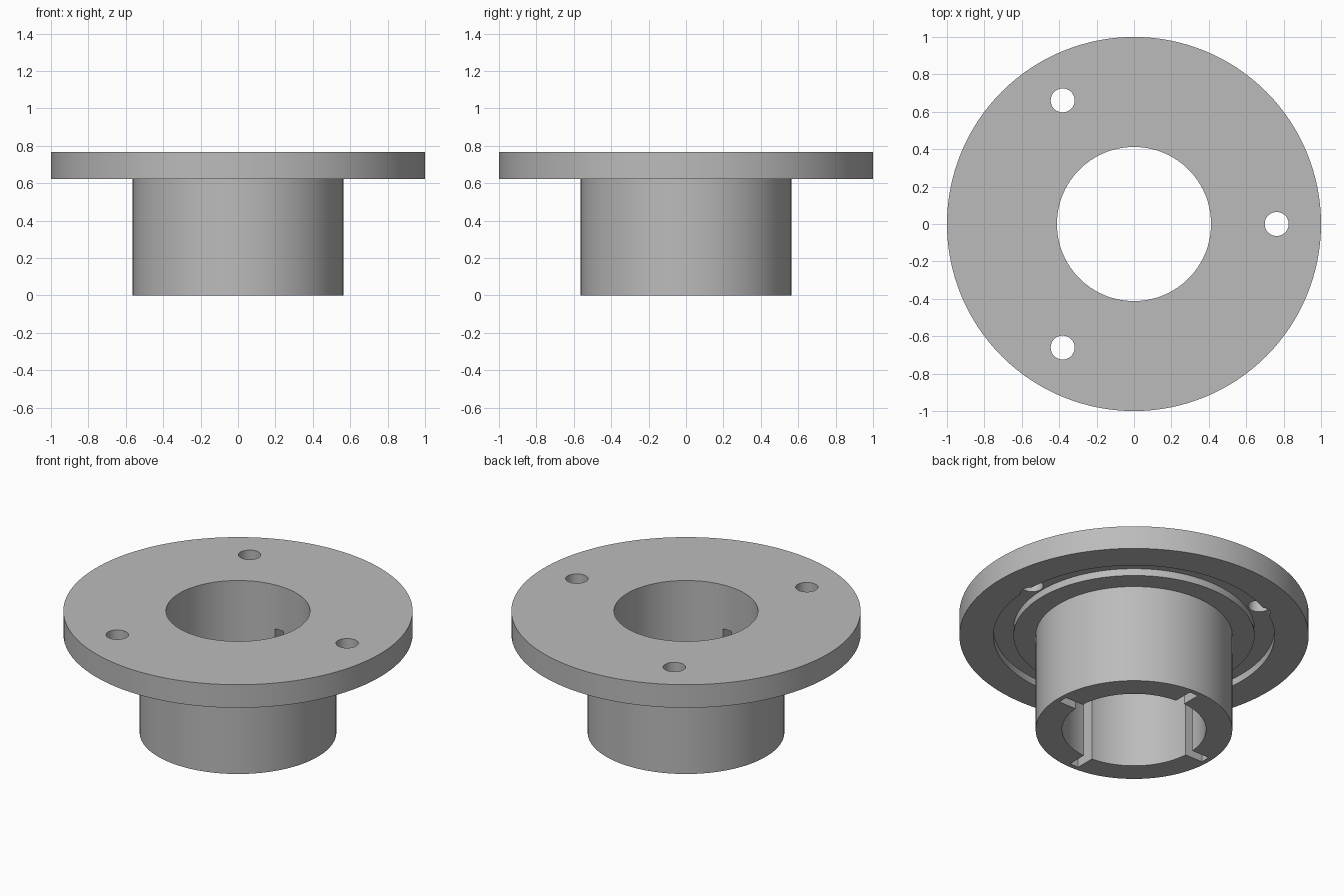
import bpy, bmesh, math
from mathutils import Matrix, Vector

if "Cube" in bpy.data.objects:
    bpy.data.objects.remove(bpy.data.objects["Cube"])

SEGMENTS = 128
BORE, BARREL, FLANGE = 0.412, 0.563, 1.0
FLANGE_BASE, TOP = 0.622, 0.768
GROOVE_IN, GROOVE_OUT, GROOVE_TOP = 0.69, 0.805, 0.667
HOLE_CIRCLE, HOLE_RADIUS = 0.763, 0.064
SLOT_OUT, SLOT_WIDTH, SLOT_TOP = 0.533, 0.06, 0.49

grey = bpy.data.materials.new("plain grey")
grey.use_nodes = True
colour = (0.5, 0.5, 0.5, 1)
grey.diffuse_color = colour
grey.node_tree.nodes["Principled BSDF"].inputs["Base Color"].default_value = colour


def make_object(name, bm):
    bmesh.ops.recalc_face_normals(bm, faces=bm.faces)
    mesh = bpy.data.meshes.new(name)
    bm.to_mesh(mesh)
    bm.free()
    mesh.materials.append(grey)
    obj = bpy.data.objects.new(name, mesh)
    bpy.context.collection.objects.link(obj)
    return obj


# Flanged bushing: one turned profile with a ring groove under the flange
profile = [(BORE, 0), (BARREL, 0), (BARREL, FLANGE_BASE),
           (GROOVE_IN, FLANGE_BASE), (GROOVE_IN, GROOVE_TOP),
           (GROOVE_OUT, GROOVE_TOP), (GROOVE_OUT, FLANGE_BASE),
           (FLANGE, FLANGE_BASE), (FLANGE, TOP), (BORE, TOP)]
bm = bmesh.new()
verts = [bm.verts.new((r, 0, z)) for r, z in profile]
edges = [bm.edges.new((v, verts[i - 1])) for i, v in enumerate(verts)]
bmesh.ops.spin(bm, geom=verts + edges, cent=(0, 0, 0), axis=(0, 0, 1),
               angle=math.tau, steps=SEGMENTS, use_duplicate=False)
bmesh.ops.remove_doubles(bm, verts=bm.verts, dist=0.0001)
bushing = make_object("flanged_bushing", bm)

# Cutters: three bolt holes and four keyways up from the bottom of the bore
bm = bmesh.new()
for i in range(3):
    turn = Matrix.Rotation(math.tau * i / 3, 4, "Z")
    bmesh.ops.create_cone(bm, cap_ends=True, segments=48, radius1=HOLE_RADIUS,
                          radius2=HOLE_RADIUS, depth=0.4,
                          matrix=turn @ Matrix.Translation((HOLE_CIRCLE, 0, TOP)))
low, inner = -0.1, 0.3
size = Vector((SLOT_OUT - inner, SLOT_WIDTH, SLOT_TOP - low))
centre = Vector((SLOT_OUT + inner, 0, SLOT_TOP + low)) / 2
for i in range(4):
    turn = Matrix.Rotation(math.tau * i / 4, 4, "Z")
    bmesh.ops.create_cube(bm, size=1, matrix=turn @ Matrix.Translation(centre)
                          @ Matrix.Diagonal(size).to_4x4())
cutter = make_object("hole_and_keyway_cutter", bm)
cutter.hide_render = True

# Cut, discard the cutter and shade the round walls smooth
cut = bushing.modifiers.new("holes and keyways", "BOOLEAN")
cut.object = cutter
cut.operation = "DIFFERENCE"
cut.solver = "EXACT"
bpy.ops.object.select_all(action="DESELECT")
bushing.select_set(True)
bpy.context.view_layer.objects.active = bushing
bpy.ops.object.modifier_apply(modifier=cut.name)
bpy.data.objects.remove(cutter)
bpy.ops.object.shade_smooth_by_angle(angle=math.radians(30))
